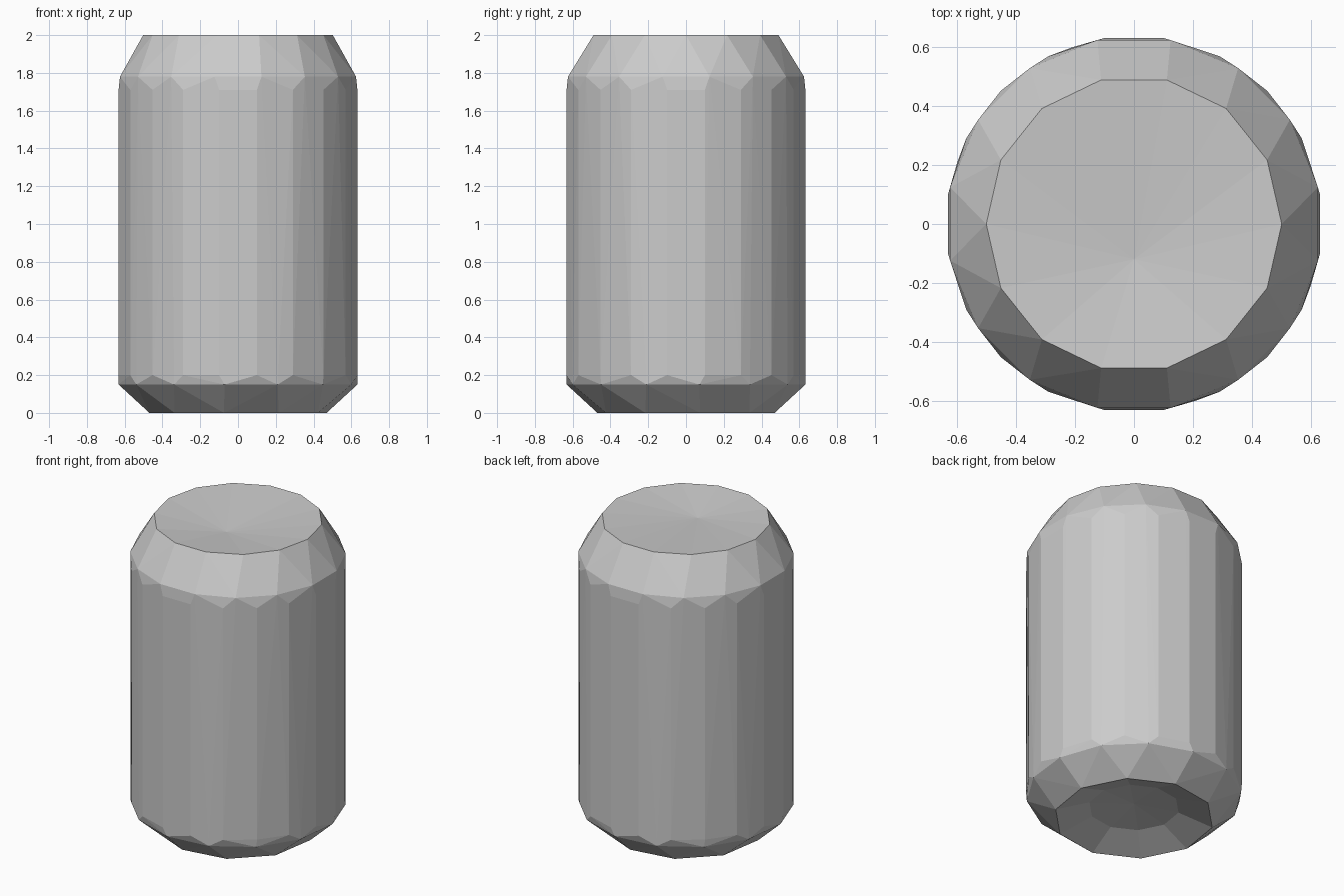
import bpy, bmesh, math

if "Cube" in bpy.data.objects:
    bpy.data.objects.remove(bpy.data.objects["Cube"])


def ring(bm, n, r, z, phase=0.0):
    """Add n points on a circle and return them."""
    return [bm.verts.new((r * math.cos(2 * math.pi * (i + phase) / n),
                          r * math.sin(2 * math.pi * (i + phase) / n), z))
            for i in range(n)]


def fan(bm, outer, inner):
    """Join two equal rings, or a ring to a single centre vertex."""
    n = len(outer)
    for i in range(n):
        j = (i + 1) % n
        if len(inner) == 1:
            bm.faces.new((outer[i], outer[j], inner[0]))
        else:
            bm.faces.new((outer[i], outer[j], inner[j], inner[i]))


bm = bmesh.new()

# Faceted outer shell: low-poly rings wrapped by a hull
bottom = ring(bm, 10, 0.475, 0.0, 0.25)
ring(bm, 14, 0.636, 0.15, 0.25)
ring(bm, 20, 0.64, 0.20, 0.5)
ring(bm, 20, 0.64, 1.71, 0.5)
ring(bm, 16, 0.637, 1.78, 0.5)
top = ring(bm, 14, 0.502, 2.0, 0.0)
bmesh.ops.convex_hull(bm, input=bm.verts[:])

# Open the flat caps
caps = [f for f in bm.faces
        if all(v.co.z > 1.99 for v in f.verts) or all(v.co.z < 0.01 for v in f.verts)]
bmesh.ops.delete(bm, geom=caps, context='FACES')
loose = [e for e in bm.edges if not e.link_faces]
bmesh.ops.delete(bm, geom=loose, context='EDGES')

# Shallow dished lid, lowest just in front of the middle
fan(bm, top, [bm.verts.new((0, -0.12, 1.96))])

# Domed-in base
dome = ring(bm, 10, 0.27, 0.075, 0.25)
fan(bm, bottom, dome)
fan(bm, dome, [bm.verts.new((0, 0, 0.10))])

bmesh.ops.delete(bm, geom=[v for v in bm.verts if not v.link_faces], context='VERTS')
bmesh.ops.recalc_face_normals(bm, faces=bm.faces[:])

mesh = bpy.data.meshes.new("drink_can")
bm.to_mesh(mesh)
bm.free()
can = bpy.data.objects.new("drink_can", mesh)
bpy.context.collection.objects.link(can)
